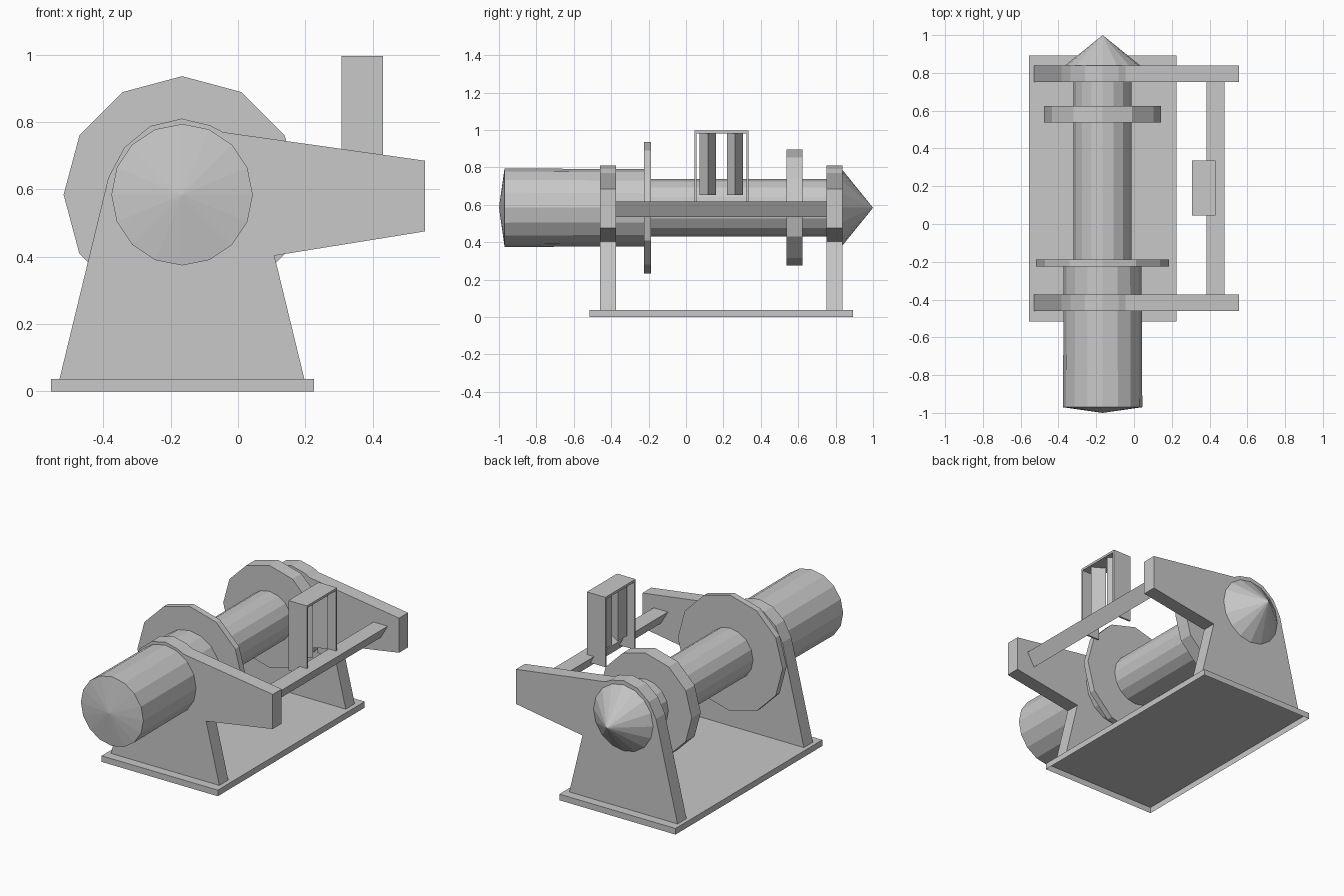
import bpy
import bmesh
from math import sin, cos, tau
from mathutils import Vector

cube = bpy.data.objects.get("Cube")
if cube:
    bpy.data.objects.remove(cube, do_unlink=True)

GREY = (0.58, 0.58, 0.58, 1.0)
grey = bpy.data.materials.new("plain grey")
grey.use_nodes = True
grey.diffuse_color = GREY
grey.node_tree.nodes["Principled BSDF"].inputs["Base Color"].default_value = GREY

AXLE_X, AXLE_Z = -0.166, 0.584


def finish(name, bm):
    bmesh.ops.recalc_face_normals(bm, faces=bm.faces)
    mesh = bpy.data.meshes.new(name)
    bm.to_mesh(mesh)
    bm.free()
    mesh.materials.append(grey)
    obj = bpy.data.objects.new(name, mesh)
    bpy.context.collection.objects.link(obj)
    return obj


def box(name, low, high, open_bottom=False):
    low, high = Vector(low), Vector(high)
    bm = bmesh.new()
    bmesh.ops.create_cube(bm, size=1)
    if open_bottom:
        under = [f for f in bm.faces if f.calc_center_median().z < -0.4]
        bmesh.ops.delete(bm, geom=under, context="FACES_ONLY")
    for v in bm.verts:
        v.co = (low + high) / 2 + v.co * (high - low)
    return finish(name, bm)


def prism(name, outline, along):
    """Extrude a closed outline of 3D points by a vector."""
    bm = bmesh.new()
    face = bm.faces.new([bm.verts.new(p) for p in outline])
    new = bmesh.ops.extrude_face_region(bm, geom=[face], use_keep_orig=True)
    bmesh.ops.translate(bm, vec=along, verts=[g for g in new["geom"] if isinstance(g, bmesh.types.BMVert)])
    return finish(name, bm)


def turned(name, profile, sides):
    """Turn (radius, y) points about the axle; a zero radius makes a tip."""
    bm = bmesh.new()
    rings = []
    for r, y in profile:
        count = sides if r else 1
        rings.append([bm.verts.new((AXLE_X + r * sin(tau * i / sides), y,
                                    AXLE_Z + r * cos(tau * i / sides)))
                      for i in range(count)])
    for a, b in zip(rings, rings[1:]):
        for i in range(sides):
            j = (i + 1) % sides
            if len(a) == 1:
                bm.faces.new((a[0], b[i], b[j]))
            elif len(b) == 1:
                bm.faces.new((a[i], b[0], a[j]))
            else:
                bm.faces.new((a[i], b[i], b[j], a[j]))
    for ring in (rings[0], rings[-1]):
        if len(ring) > 1:
            bm.faces.new(ring)
    return finish(name, bm)


# Base tray, open underneath
box("base_tray", (-0.555, -0.515, 0), (0.225, 0.893, 0.037), open_bottom=True)

# Two end supports, each with an arm reaching to the left
support = [(-0.53, 0.037), (0.197, 0.037), (0.108, 0.403), (0.555, 0.475),
           (0.555, 0.685), (-0.045, 0.77), (-0.083, 0.79), (-0.167, 0.81),
           (-0.26, 0.788), (-0.337, 0.725), (-0.385, 0.635)]
for name, y in (("front_support", -0.46), ("back_support", 0.752)):
    prism(name, [(x, y, z) for x, z in support], (0, 0.086, 0))

# Rotating parts
turned("front_drum", [(0, -1), (0.21, -0.97), (0.206, -0.2)], 16)
turned("shaft", [(0.153, -0.2), (0.153, 0.8)], 16)
turned("back_cone", [(0.21, 0.83), (0, 1)], 16)
turned("front_flange", [(0.352, -0.225), (0.352, -0.187)], 12)
turned("back_flange", [(0.31, 0.538), (0.31, 0.624)], 12)

# Three-sided rail between the arms
prism("rail", [(0.383, -0.38, 0.616), (0.479, -0.38, 0.616), (0.431, -0.38, 0.534)], (0, 1.14, 0))

# Open frame straddling the rail
box("frame_top", (0.307, 0.045, 0.982), (0.431, 0.335, 0.996))
for name, y in (("frame_front_wall", 0.045), ("frame_back_wall", 0.324)):
    box(name, (0.307, y, 0.572), (0.431, y + 0.011, 0.985))

# Three-sided posts hanging in the frame
for name, y in (("front_post", 0.117), ("back_post", 0.262)):
    prism(name, [(0.345, y - 0.044, 0.652), (0.345, y + 0.044, 0.652), (0.42, y, 0.652)],
          (0, 0, 0.332))
